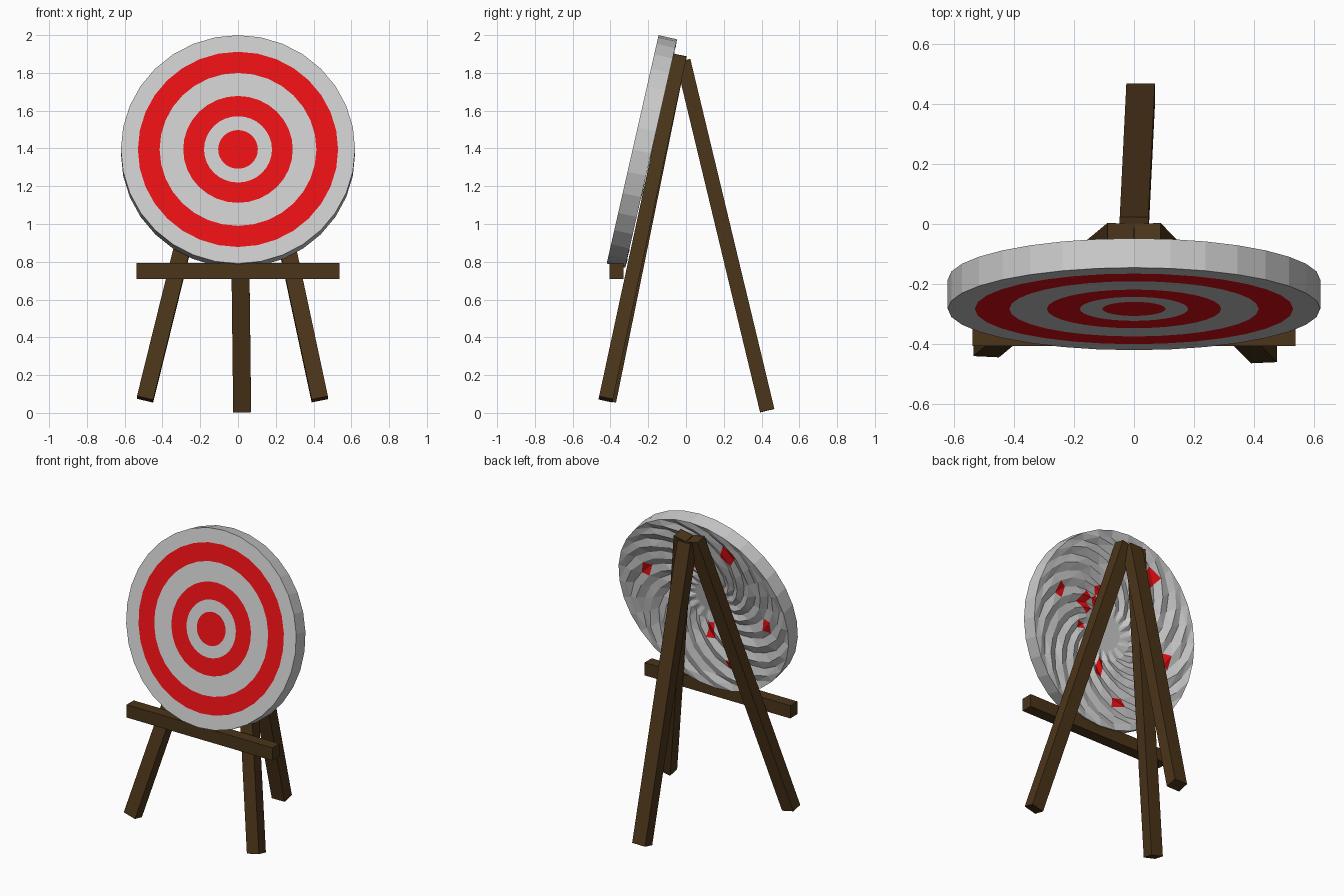
import bpy, bmesh, math, random
from mathutils import Vector, Matrix

if "Cube" in bpy.data.objects:
    bpy.data.objects.remove(bpy.data.objects["Cube"])

random.seed(4)
SEG = 32


def material(name, rgb):
    m = bpy.data.materials.new(name)
    m.diffuse_color = (*rgb, 1)
    m.use_nodes = True
    m.node_tree.nodes["Principled BSDF"].inputs["Base Color"].default_value = m.diffuse_color
    return m


wood = material("dark wood", (0.07, 0.035, 0.01))
red = material("red paint", (0.8, 0.005, 0.007))
white = material("pale paint", (0.6, 0.6, 0.6))


def finish(name, bm, mats):
    bmesh.ops.recalc_face_normals(bm, faces=bm.faces)
    me = bpy.data.meshes.new(name)
    bm.to_mesh(me)
    bm.free()
    for m in mats:
        me.materials.append(m)
    ob = bpy.data.objects.new(name, me)
    bpy.context.collection.objects.link(ob)
    return ob


def beam(name, a, b, w, d):
    """Square-cut timber between two points, w across x and d front to back."""
    a, b = Vector(a), Vector(b)
    z = (b - a).normalized()
    y = z.cross(Vector((1, 0, 0))).normalized()
    x = y.cross(z)
    rot = Matrix((x, y, z)).transposed().to_4x4()
    bm = bmesh.new()
    bmesh.ops.create_cube(bm, size=1, matrix=Matrix.Translation((a + b) / 2) @ rot
                          @ Matrix.Diagonal((w, d, (b - a).length, 1)))
    return finish(name, bm, [wood])


# Tripod legs and the ledge the target rests on
beam("front_leg_left", (-0.492, -0.405, 0.072), (-0.045, -0.035, 1.885), 0.088, 0.075)
beam("front_leg_right", (0.433, -0.425, 0.072), (0.045, -0.035, 1.885), 0.088, 0.075)
beam("back_leg", (0.022, 0.43, 0.012), (0.0, -0.015, 1.865), 0.095, 0.078)
beam("ledge", (0, -0.368, 0.708), (0, -0.368, 0.793), 1.075, 0.075)

# Target: painted front rings, rim, and a hollowed, uneven straw back
THICK = 0.10
front_r = [0.62, 0.53, 0.415, 0.29, 0.18, 0.105]
back_r = [0.62, 0.575, 0.53, 0.47, 0.415, 0.35, 0.29, 0.235, 0.18, 0.11]
bm = bmesh.new()


def ring(r, depth):
    """Loop of vertices; local +z is the front normal."""
    return [bm.verts.new((r * math.cos(2 * math.pi * i / SEG),
                          r * math.sin(2 * math.pi * i / SEG), -depth(i)))
            for i in range(SEG)]


def bridge(p, q, pick, split=False):
    for i in range(SEG):
        j = (i + 1) % SEG
        quad = [p[i], p[j], q[j], q[i]]
        tris = [quad[:3], [quad[0], quad[2], quad[3]]] if split else [quad]
        m = pick(i)
        for t in tris:
            bm.faces.new(t).material_index = m


front = [ring(r, lambda i: 0) for r in front_r]
for k in range(len(front) - 1):
    bridge(front[k], front[k + 1], lambda i: k % 2)
bm.faces.new(front[-1]).material_index = 1

back = [ring(back_r[0], lambda i: THICK)]
for k, r in enumerate(back_r[1:]):
    base = 0.015 + (THICK - 0.015) * (r - 0.11) / 0.51
    amp = 0.0 if k == len(back_r) - 2 else 0.012
    back.append(ring(r, lambda i: base + amp * ((-1) ** (i + k)) * random.uniform(0.3, 1)))
bridge(front[0], back[0], lambda i: 0)
for k in range(len(back) - 1):
    odd = 1 if 0.18 < back_r[k] <= 0.29 or 0.415 < back_r[k] <= 0.53 else 0
    bridge(back[k], back[k + 1], lambda i: int(odd and random.random() < 0.15), True)
bm.faces.new(back[-1])

target = finish("target_disc", bm, [white, red])
target.matrix_world = (Matrix.Translation((0, -0.2825, 1.395))
                       @ Matrix.Rotation(math.radians(90 - 12.8), 4, 'X'))
